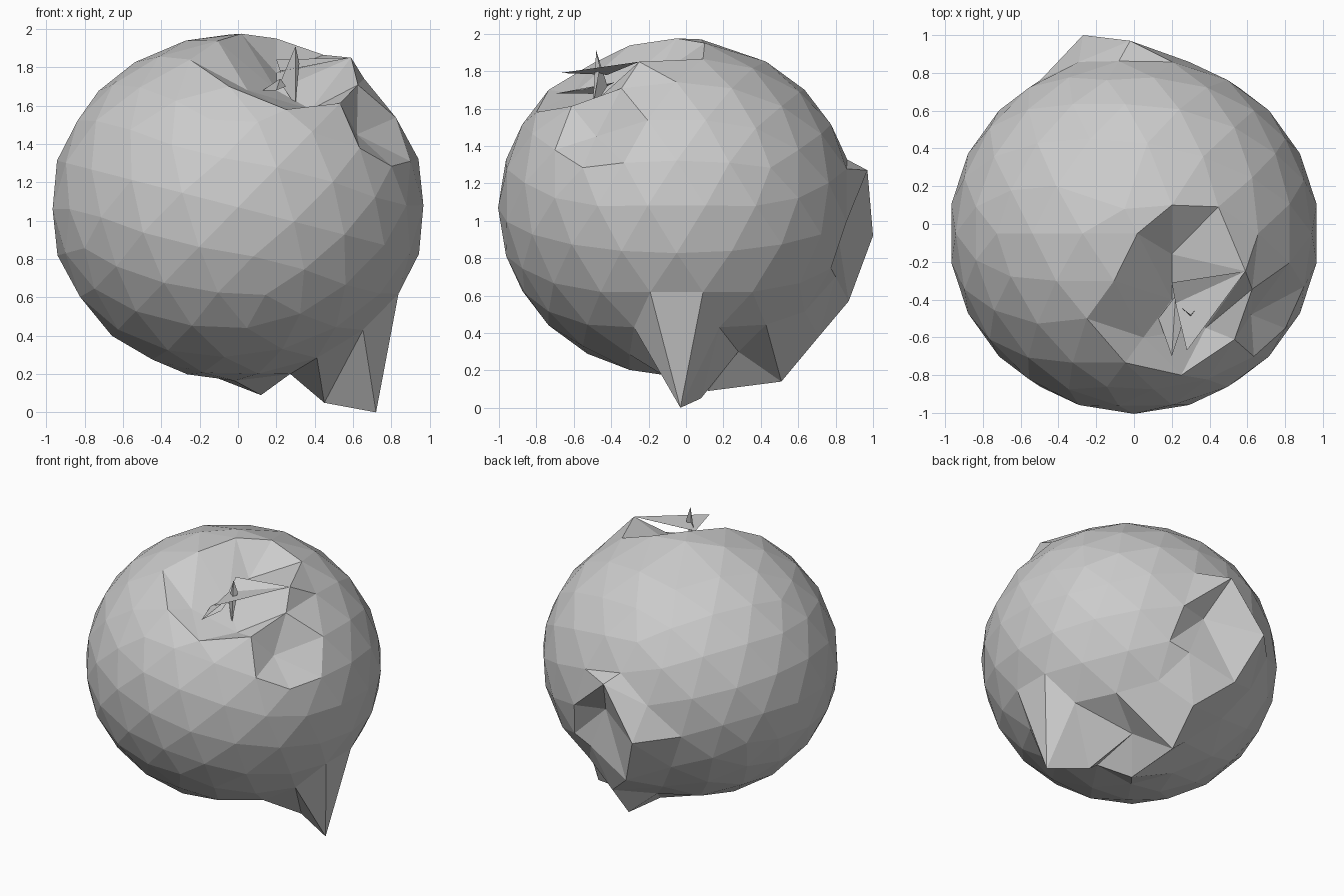
import bpy
import bmesh
from mathutils import Matrix, Vector

cube = bpy.data.objects.get("Cube")
if cube:
    bpy.data.objects.remove(cube, do_unlink=True)

# Single plain stone colour
stone = bpy.data.materials.new("stone_grey")
stone.use_nodes = True
stone.diffuse_color = (0.6, 0.6, 0.6, 1)
shader = next(n for n in stone.node_tree.nodes if n.type == "BSDF_PRINCIPLED")
shader.inputs["Base Color"].default_value = stone.diffuse_color


def add_object(name, bm):
    """Turn a bmesh into a flat-shaded object with the stone material."""
    mesh = bpy.data.meshes.new(name)
    bm.to_mesh(mesh)
    bm.free()
    mesh.materials.append(stone)
    obj = bpy.data.objects.new(name, mesh)
    bpy.context.scene.collection.objects.link(obj)
    return obj


def pull(bm, targets, used, offset=(0, 0, 0)):
    """Move the untouched vertex nearest to target + offset onto each target."""
    for target in targets:
        point = Vector(target)
        anchor = point + Vector(offset)
        free = [v for v in bm.verts if v not in used]
        vert = min(free, key=lambda v: (v.co - anchor).length)
        vert.co = point
        used.add(vert)


def add_sheet(name, points):
    """Build a thin torn sheet as a fan of triangles."""
    bm = bmesh.new()
    verts = [bm.verts.new(p) for p in points]
    for a, b in zip(verts[1:], verts[2:]):
        bm.faces.new((verts[0], a, b))
    return add_object(name, bm)


# Boulder: a slightly squat faceted ball, its pole turned towards the spur
CENTRE = Vector((0, -0.05, 1.07))
RADII = Vector((0.98, 0.955, 0.905))
spur_direction = Vector((0.74, 0, -0.67))
turn = Vector((0, 0, -1)).rotation_difference(spur_direction).to_matrix().to_4x4()
boulder = bmesh.new()
bmesh.ops.create_icosphere(
    boulder, subdivisions=3, radius=1,
    matrix=Matrix.Translation(CENTRE) @ Matrix.Diagonal(RADII).to_4x4() @ turn)
moved = set()

# Pointed spur hanging under the left side, and the ridge running back from it
spur_tip = [(0.72, -0.03, 0)]
spur_heel = [(0.45, 0.08, 0.05)]
spur_ridge = [(0.1, 0.51, 0.14)]
keel = [(0.12, 0.12, 0.09), (0.09, 0.71, 0.38)]
# Protruding lip at the back and the hollow beside it
lip_point = [(-0.27, 1, 0.92), (-0.13, 0.87, 0.57)]
lip_top = [(-0.02, 0.97, 1.27)]
back_hollow = [(0.08, 0.8, 1), (0.2, 0.8, 0.7), (0.25, 0.28, 0.3)]
# Crumpled dimple at the front of the crown
crown_floor = [
    (0.2, -0.4, 1.68), (0.05, -0.6, 1.68), (0.2, -0.16, 1.77),
    (0.38, -0.55, 1.58),
]
crown_edge = [
    (0.62, -0.48, 1.45), (-0.05, 0.08, 1.97), (0.2, 0.1, 1.95),
    (0.59, -0.25, 1.85), (-0.25, -0.5, 1.84), (0.25, -0.8, 1.58),
]
pull(boulder, spur_tip, moved, offset=(0, 0, 0.45))
pull(boulder, spur_heel, moved, offset=(0.08, -0.13, 0.26))
pull(boulder, spur_ridge, moved, offset=(0, 0, 0.2))
pull(boulder, keel + lip_point, moved)
pull(boulder, lip_top, moved, offset=(0, 0, -0.2))
pull(boulder, back_hollow, moved)
pull(boulder, crown_floor, moved, offset=(0, 0.08, 0.18))
pull(boulder, crown_edge, moved)
bmesh.ops.recalc_face_normals(boulder, faces=boulder.faces)
add_object("boulder", boulder)

# Torn flap and upright shards over the dimple
add_sheet("torn_flap", [
    (0.59, -0.25, 1.85), (0.2, -0.31, 1.84), (0.22, -0.42, 1.78),
    (0.28, -0.67, 1.79),
])
add_sheet("upright_shard", [
    (0.3, -0.48, 1.91), (0.22, -0.42, 1.72), (0.3, -0.5, 1.6),
    (0.32, -0.46, 1.82),
])
add_sheet("side_shard", [
    (0.2, -0.7, 1.68), (0.13, -0.5, 1.68), (0.22, -0.38, 1.74),
    (0.25, -0.55, 1.7),
])
